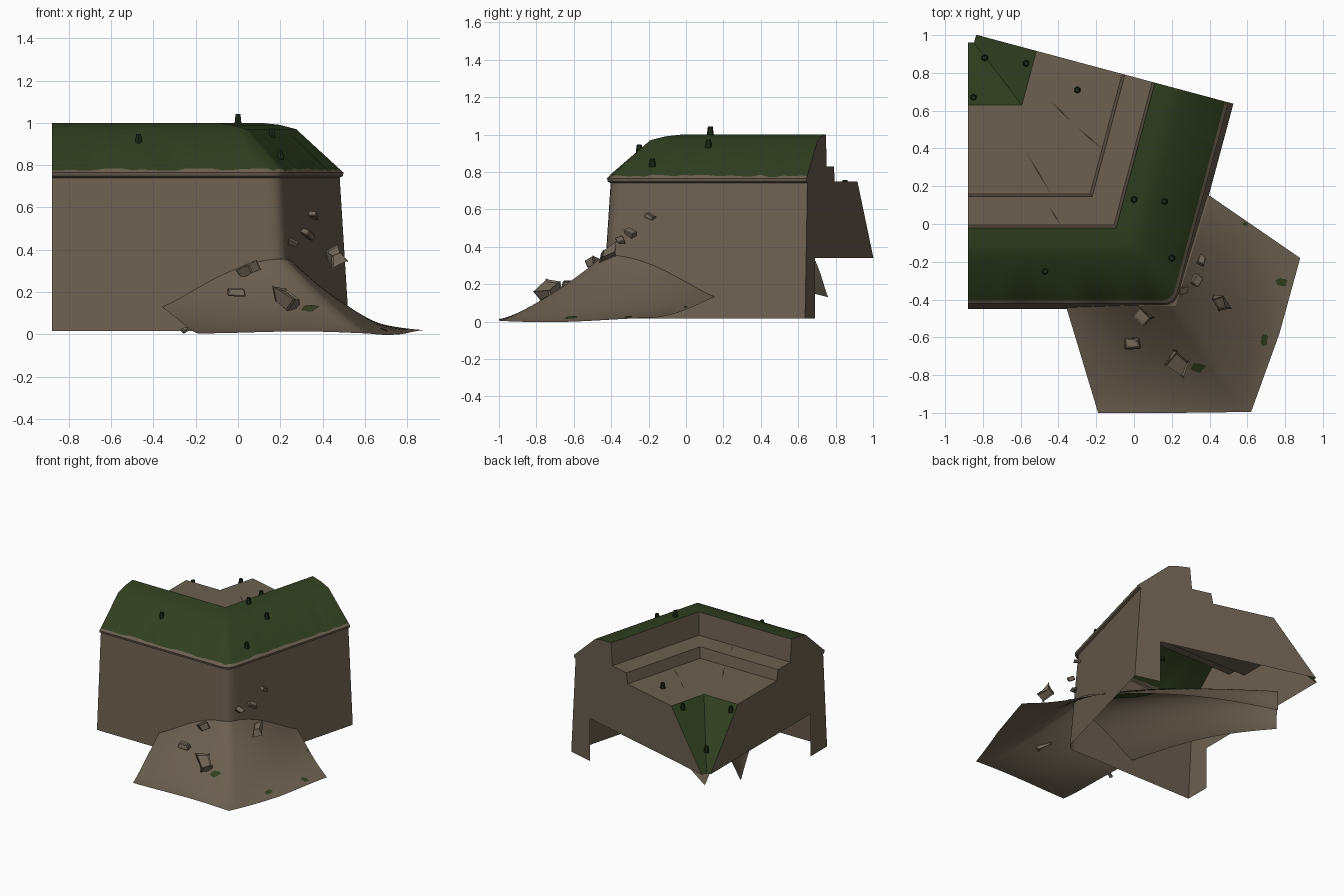
import bpy, bmesh, math, random
from mathutils import Vector, Euler
from mathutils.bvhtree import BVHTree

random.seed(4)
if "Cube" in bpy.data.objects:
    bpy.data.objects.remove(bpy.data.objects["Cube"])


def material(name, rgb):
    m = bpy.data.materials.new(name)
    m.use_nodes = True
    m.diffuse_color = (*rgb, 1)
    m.node_tree.nodes["Principled BSDF"].inputs["Base Color"].default_value = (*rgb, 1)
    return m


EARTH = material("earth brown", (0.150, 0.117, 0.082))
GRASS = material("dark grass", (0.031, 0.050, 0.015))
SPROUT = material("deep green", (0.012, 0.022, 0.008))
STONE = material("pale stone", (0.175, 0.140, 0.102))
CRACK = material("crack brown", (0.035, 0.027, 0.018))


def finish(bm, name, mats, smooth=None):
    me = bpy.data.meshes.new(name)
    bm.to_mesh(me)
    bm.free()
    for m in mats:
        me.materials.append(m)
    ob = bpy.data.objects.new(name, me)
    bpy.context.collection.objects.link(ob)
    if smooth:
        bpy.ops.object.select_all(action="DESELECT")
        ob.select_set(True)
        bpy.context.view_layer.objects.active = ob
        bpy.ops.object.shade_smooth_by_angle(angle=math.radians(smooth))


def skin(bm, rows, closed=False):
    """Join rows of points with quads; returns the grid and faces with their column."""
    grid = [[bm.verts.new(p) for p in row] for row in rows]
    n = len(rows[0])
    made = []
    for a, b in zip(grid, grid[1:]):
        for j in range(n if closed else n - 1):
            k = (j + 1) % n
            made.append((bm.faces.new((a[j], b[j], b[k], a[k])), j))
    return grid, made


# Plan of the bent wall: two wings meeting at an outer corner
CORNER = Vector((0.235, -0.45, 0))
WING = (Vector((-1, 0, 0)), Vector((0.259, 0.966, 0)))
INWARD = (Vector((0, 1, 0)), Vector((-0.966, 0.259, 0)))
MITER = Vector((-0.767, 1, 0))
LENGTH = (1.115, 1.125)


def wing_point(side, f, t, r=0.0):
    """Point at fraction f from the miter to the wing end, t inside the outer line."""
    start = CORNER + MITER * t + WING[side] * r
    end = CORNER + WING[side] * LENGTH[side] + INWARD[side] * t
    return start.lerp(end, f)


# Cross-section: distance inside the outer line, height
PROFILE = [(0, 0.015), (0.047, 0.74), (0.032, 0.748), (0.028, 0.765), (0.045, 0.782),
           (0.26, 0.97), (0.34, 0.99), (0.43, 1.0), (0.445, 0.83), (0.595, 0.83),
           (0.61, 0.75), (1.08, 0.75), (1.41, 0.34), (0.20, 0.34), (0.20, 0.015)]
GRASS_COLUMNS = (4, 5, 6, 11)
OPEN_COLUMNS = (12, 13, 14)
STEPS = 24


def station(side, f, bend=None):
    row = []
    shift = random.uniform(-0.009, 0.004)
    for i, (t, z) in enumerate(PROFILE):
        r = 0.06 if t < 0.06 else 0
        if bend is None:
            p = wing_point(side, f, t, r)
        else:
            a, b = wing_point(0, 0, t, r), wing_point(1, 0, t, r)
            m = CORNER + MITER * t
            p = a.lerp(m, bend).lerp(m.lerp(b, bend), bend)
        row.append(p + Vector((0, 0, z + (shift if i == 4 else 0))))
    return row


# Wall, rampart and walkway in one sweep: a shell with end plates, open below
rows = [station(0, 1 - i / STEPS) for i in range(STEPS + 1)]
rows += [station(0, 0, b) for b in (0.25, 0.5, 0.75)]
rows += [station(1, i / STEPS) for i in range(STEPS + 1)]
bm = bmesh.new()
grid, made = skin(bm, rows, closed=True)
for face, col in made:
    face.material_index = int(col in GRASS_COLUMNS)
bm.faces.new(grid[0])
bm.faces.new(grid[-1])
bmesh.ops.recalc_face_normals(bm, faces=bm.faces)
bmesh.ops.delete(bm, geom=[f for f, col in made if col in OPEN_COLUMNS], context="FACES")
bmesh.ops.remove_doubles(bm, verts=bm.verts, dist=0.0002)
finish(bm, "rampart_wall", [EARTH, GRASS], 35)


# Earth mound spilling from the corner, and its tail below the floor
def along(path, u):
    x = min(max(u, 0), 0.9999) * (len(path) - 1)
    i = int(x)
    return Vector(path[i]).lerp(Vector(path[i + 1]), x - i)


INNER = [(-0.36, -0.435, 0), (0.22, -0.435, 0), (0.40, 0.15, 0)]
OUTER = [(-0.19, -1, 0), (0.22, -1, 0), (0.62, -0.995, 0), (0.77, -0.58, 0), (0.88, -0.18, 0)]
TAIL = [(-0.85, 0.55, 0), (-0.77, 0.66, 0), (-0.69, 0.76, 0)]
N, M = 28, 18


def bump(u):
    return 0.12 + 0.225 * math.sin(math.pi * u) ** 1.15


def mound_point(u, r):
    p = along(INNER, u).lerp(along(OUTER, u), r)
    p.z = bump(u) * (1 - r) ** 1.3 + 0.012 + 0.008 * math.sin(u * 9 + r * 5) * r
    p.z -= 0.008 * r * math.sin(math.pi * u)
    return p


def tail_point(u, r):
    p = along(INNER, u).lerp(along(TAIL, u), r)
    p.z = bump(u) + 0.01 + 0.05 * math.sin(math.pi * r)
    return p


bm = bmesh.new()
skin(bm, [[mound_point(j / N, i / M) for j in range(N + 1)] for i in range(M + 1)])
ground = BVHTree.FromBMesh(bm)
finish(bm, "earth_mound", [EARTH], 60)
bm = bmesh.new()
skin(bm, [[tail_point(j / N, i / M) for j in range(N + 1)] for i in range(M + 1)])
finish(bm, "mound_tail", [EARTH], 60)


# Moss patches draped on the mound, and on both sides of its tail
def blob(x, y, sx, sy, n=14):
    for i in range(n):
        a = math.tau * i / n
        k = random.uniform(0.65, 1.1)
        yield x + sx * k * math.cos(a), y + sy * k * math.sin(a)


def patch(bm, centre, ring):
    """Fan of triangles, so the patch follows the ground."""
    c = bm.verts.new(centre)
    ring = [bm.verts.new(p) for p in ring]
    for i, v in enumerate(ring):
        bm.faces.new((c, ring[i - 1], v))


def drape(x, y):
    hit = ground.ray_cast(Vector((x, y, 2)), Vector((0, 0, -1)))[0]
    return hit + Vector((0, 0, 0.005))


bm = bmesh.new()
for x, y, sx, sy in [(0.34, -0.76, 0.045, 0.028), (0.69, -0.61, 0.022, 0.034),
                     (0.78, -0.31, 0.034, 0.024), (0.59, 0.0, 0.018, 0.012)]:
    patch(bm, drape(x, y), [drape(*p) for p in blob(x, y, sx, sy)])
for lift in (-0.007, 0.007):
    up = Vector((0, 0, lift))
    patch(bm, tail_point(0.62, 0.3) + up,
          [tail_point(u, r) + up for u, r in blob(0.62, 0.3, 0.13, 0.2)])
finish(bm, "moss_patches", [GRASS])

# Loose rocks: position and size
ROCKS = [(0.36, -0.19, 0.56, 0.030), (0.33, -0.30, 0.475, 0.036), (0.26, -0.35, 0.43, 0.028),
         (0.46, -0.42, 0.37, 0.046), (0.05, -0.49, 0.305, 0.042), (-0.01, -0.63, 0.20, 0.048),
         (0.23, -0.73, 0.16, 0.066), (-0.25, -0.56, 0.02, 0.018)]
bm = bmesh.new()
for x, y, z, s in ROCKS:
    verts = bmesh.ops.create_cube(bm, size=1.2 * s)["verts"]
    turn = Euler((random.uniform(-0.5, 0.5), random.uniform(-0.5, 0.5), random.uniform(0, 3)))
    for v in verts:
        c = Vector((v.co.x * 1.35, v.co.y, v.co.z * 0.65)) * random.uniform(0.65, 1.3)
        c.rotate(turn)
        v.co = c + Vector((x, y, z))
    edges = list({e for v in verts for e in v.link_edges})
    bmesh.ops.bevel(bm, geom=edges, offset=0.12 * s, segments=1, affect="EDGES")
finish(bm, "loose_rocks", [STONE])

# Grass sprouts
SPROUTS = [(-0.79, 0.88, 0.457), (-0.57, 0.85, 0.715), (-0.85, 0.67, 0.70), (-0.30, 0.71, 0.75),
           (0, 0.13, 1.0), (0.16, 0.12, 0.93), (0.20, -0.18, 0.83), (-0.47, -0.25, 0.905)]
bm = bmesh.new()
for x, y, z in SPROUTS:
    made = bmesh.ops.create_cone(bm, cap_ends=True, segments=6, radius1=0.019,
                                 radius2=0.013, depth=0.045)["verts"]
    bmesh.ops.translate(bm, verts=made, vec=(x, y, z + 0.02))
finish(bm, "grass_sprouts", [SPROUT])

# Cracks in the floor and the step
bm = bmesh.new()
for a, b, z in [((-0.57, 0.38), (-0.44, 0.16), 0.75), ((-0.45, 0.09), (-0.39, 0.0), 0.83),
                ((-0.44, 0.65), (-0.33, 0.54), 0.75), ((-0.30, 0.51), (-0.17, 0.40), 0.75)]:
    a, b = Vector((*a, z + 0.003)), Vector((*b, z + 0.003))
    side = (b - a).cross(Vector((0, 0, 1))).normalized() * 0.004
    bm.faces.new([bm.verts.new(p) for p in (a, a.lerp(b, 0.5) + side, b, a.lerp(b, 0.5) - side)])
finish(bm, "floor_cracks", [CRACK])
